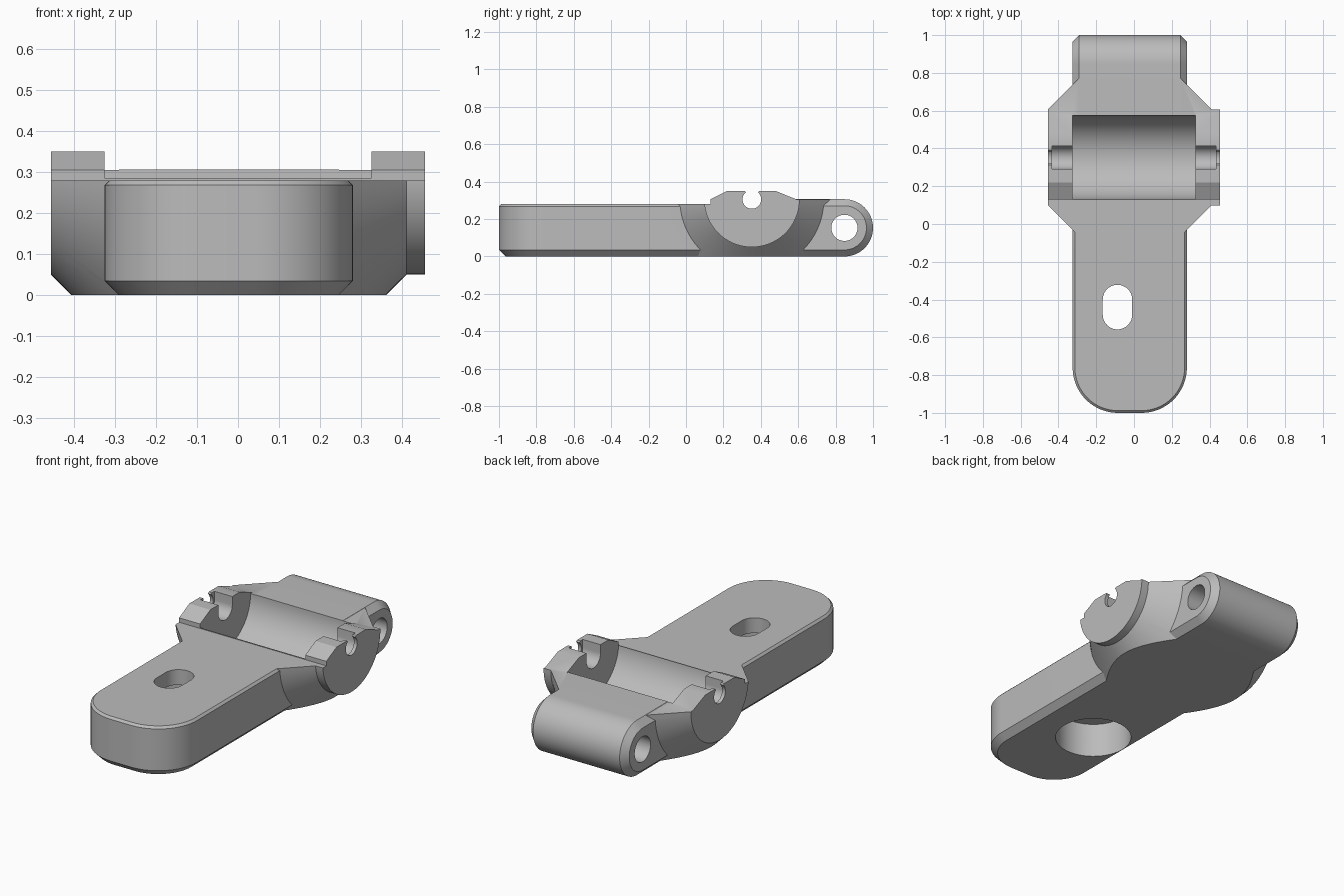
import bpy, bmesh, math

cube = bpy.data.objects.get("Cube")
if cube:
    bpy.data.objects.remove(cube)

grey = bpy.data.materials.new("plain grey")
grey.use_nodes = True
colour = (0.5, 0.5, 0.5, 1)
grey.diffuse_color = colour
grey.node_tree.nodes["Principled BSDF"].inputs["Base Color"].default_value = colour

AXIS_Y, AXIS_Z = 0.352, 0.305      # barrel axis
HINGE_Y, HINGE_Z = 0.847, 0.153    # rear hinge axis
LEFT, RIGHT = -0.325, 0.28         # sides of the arm
CHAMFER, EDGE = 0.035, 0.012


def loft(name, loops):
    """Solid through a stack of closed loops, capped at both ends."""
    bm = bmesh.new()
    rings = [[bm.verts.new(p) for p in loop] for loop in loops]
    n = len(rings[0])
    for a, b in zip(rings, rings[1:]):
        for i in range(n):
            j = (i + 1) % n
            bm.faces.new((a[i], a[j], b[j], b[i]))
    bm.faces.new(rings[0])
    bm.faces.new(rings[-1])
    bmesh.ops.recalc_face_normals(bm, faces=bm.faces)
    mesh = bpy.data.meshes.new(name)
    bm.to_mesh(mesh)
    bm.free()
    mesh.materials.append(grey)
    obj = bpy.data.objects.new(name, mesh)
    bpy.context.collection.objects.link(obj)
    return obj


def arc(cx, cy, r, start, end, n):
    steps = [math.radians(start + (end - start) * i / n) for i in range(n + 1)]
    return [(cx + r * math.cos(a), cy + r * math.sin(a)) for a in steps]


def circle(cx, cy, r, n=64):
    return arc(cx, cy, r, 0, 360, n)[:-1]


def along_x(name, points, x0, x1):
    return loft(name, [[(x, y, z) for y, z in points] for x in (x0, x1)])


def along_z(name, points, z0, z1):
    return loft(name, [[(x, y, z) for x, y in points] for z in (z0, z1)])


def box(name, x0, x1, y0, y1, z0, z1):
    return along_x(name, [(y0, z0), (y1, z0), (y1, z1), (y0, z1)], x0, x1)


def combine(target, tool, operation):
    mod = target.modifiers.new(operation.lower(), "BOOLEAN")
    mod.operation, mod.object, mod.solver = operation, tool, "EXACT"
    bpy.ops.object.select_all(action="DESELECT")
    bpy.context.view_layer.objects.active = target
    target.select_set(True)
    bpy.ops.object.modifier_apply(modifier=mod.name)
    bpy.data.objects.remove(tool)


# Front arm: rounded tongue with chamfered rims
def tongue(inset, z):
    x0, x1, r = LEFT + inset, RIGHT - inset, 0.24 - inset
    y = -0.76
    pts = arc(x0 + r, y, r, 180, 270, 16) + arc(x1 - r, y, r, 270, 360, 16)
    pts += [(x1, 0.37), (x0, 0.37)]
    return [(px, py, z) for px, py in pts]


bracket = loft("bracket_body", [tongue(CHAMFER, 0), tongue(0, CHAMFER),
                                tongue(0, 0.28 - EDGE), tongue(EDGE, 0.28)])


# Rear arm: round nosed hinge block with chamfered sides
def nose(inset, x):
    r = HINGE_Z - inset
    pts = arc(HINGE_Y, HINGE_Z, r, -90, 90, 32)
    pts += [(AXIS_Y, HINGE_Z + r), (AXIS_Y, HINGE_Z - r)]
    return [(x, y, z) for y, z in pts]


rear = loft("hinge_block", [nose(CHAMFER, LEFT), nose(0, LEFT + CHAMFER),
                            nose(0, RIGHT - CHAMFER), nose(CHAMFER, RIGHT)])

# Barrel: cone flares on both sides, with a flat disc on one end
profile = [(-0.455, 0.255), (-0.29, 0.42), (0.245, 0.42), (0.41, 0.255), (0.455, 0.255)]
barrel = loft("barrel", [[(x, y, z) for y, z in circle(AXIS_Y, AXIS_Z, r, 96)]
                         for x, r in profile])
for trim in ((-1, 1, -1, 1, -1, 0), (-1, 1, -1, 2, AXIS_Z, 2), (-1, 1, -1, 0.13, 0.28, 1)):
    combine(barrel, box("trim", *trim), "DIFFERENCE")

combine(bracket, rear, "UNION")
combine(bracket, barrel, "UNION")

# Ears at both ends of the trough
ear = [(0.13, 0.27), (0.13, AXIS_Z), (0.22, 0.35), (0.48, 0.35), (0.59, AXIS_Z), (0.57, 0.27)]
for side in (-1, 1):
    combine(bracket, along_x("ear", ear, side * 0.325, side * 0.455), "UNION")

# Trough between the ears
combine(bracket, along_x("trough", circle(AXIS_Y, AXIS_Z, 0.223, 96), -0.325, 0.325), "DIFFERENCE")
combine(bracket, box("trough_mouth", -0.325, 0.325, 0.129, 0.575, AXIS_Z, 0.5), "DIFFERENCE")

# Pin seats: wide slot inside, narrow snap-in opening outside
seat = arc(AXIS_Y, AXIS_Z, 0.062, 180, 360, 24) + [(AXIS_Y + 0.062, 0.4), (AXIS_Y - 0.062, 0.4)]
opening = arc(AXIS_Y, AXIS_Z, 0.05, 130, 410, 32)
opening += [(AXIS_Y + 0.06, 0.37), (AXIS_Y - 0.06, 0.37)]
for side in (-1, 1):
    combine(bracket, along_x("seat", seat, side * 0.3, side * 0.435), "DIFFERENCE")
    combine(bracket, along_x("opening", opening, side * 0.4, side * 0.48), "DIFFERENCE")

# Hinge hole, screw slot and the round recess beneath it
combine(bracket, along_x("hinge_hole", circle(HINGE_Y, HINGE_Z, 0.07), -1, 1), "DIFFERENCE")
slot = arc(-0.0875, -0.4, 0.078, 0, 180, 20) + arc(-0.0875, -0.48, 0.078, 180, 360, 20)
combine(bracket, along_z("slot", slot, -0.1, 0.4), "DIFFERENCE")
combine(bracket, along_z("recess", circle(-0.0875, -0.44, 0.2), -0.1, 0.195), "DIFFERENCE")

bpy.ops.object.select_all(action="DESELECT")
bracket.select_set(True)
bpy.context.view_layer.objects.active = bracket
bpy.ops.object.shade_smooth_by_angle(angle=math.radians(25))
